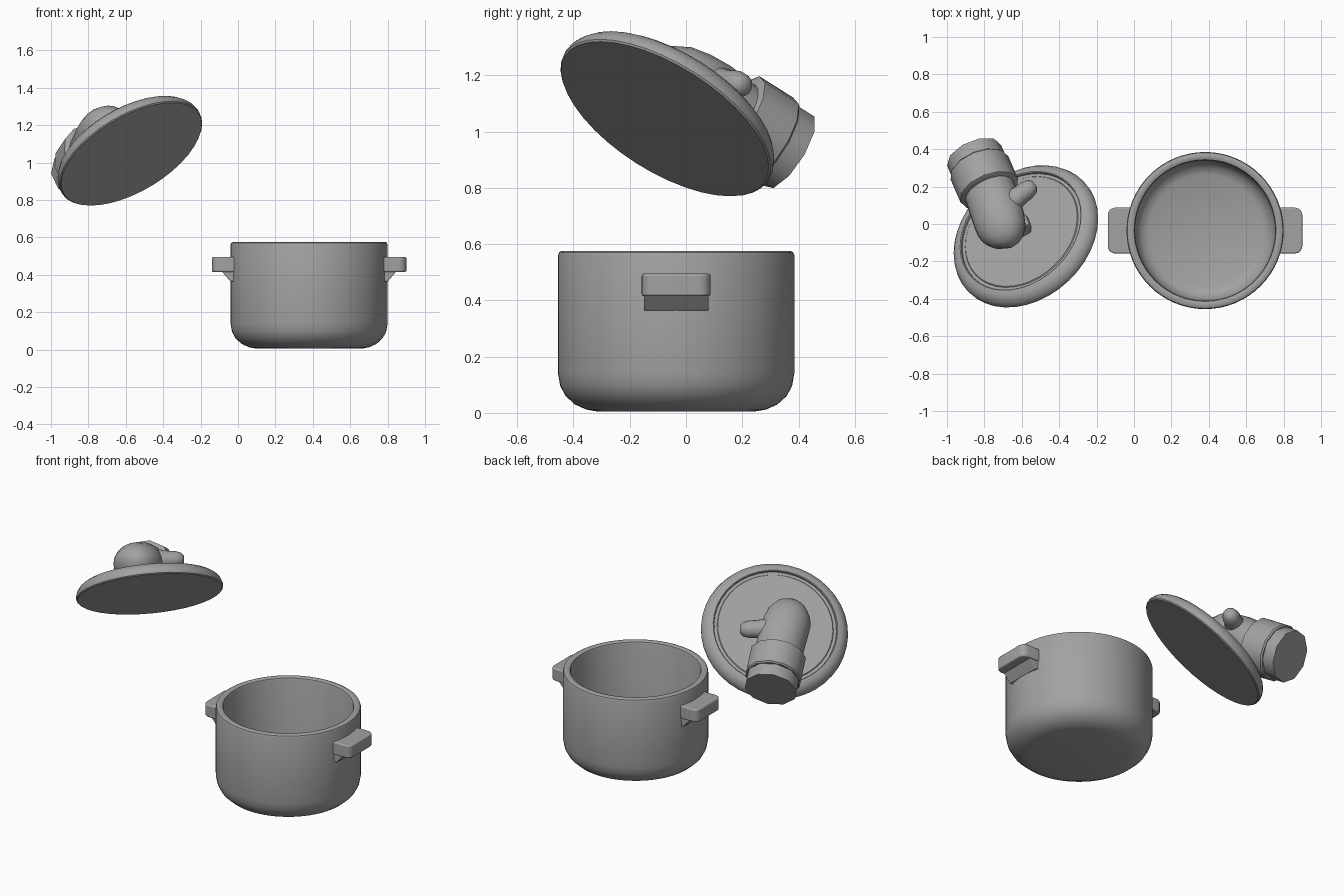
import bpy, bmesh, math
from mathutils import Vector, Matrix

if "Cube" in bpy.data.objects:
    bpy.data.objects.remove(bpy.data.objects["Cube"])

GREY = bpy.data.materials.new("plain grey")
GREY.diffuse_color = (0.36, 0.36, 0.36, 1)
GREY.use_nodes = True
GREY.node_tree.nodes["Principled BSDF"].inputs["Base Color"].default_value = GREY.diffuse_color


def finish(name, bm, matrix=Matrix(), angle=35, bevel=0.0):
    """Turn a bmesh into a shaded, named object."""
    bmesh.ops.recalc_face_normals(bm, faces=bm.faces)
    me = bpy.data.meshes.new(name)
    bm.to_mesh(me)
    bm.free()
    me.materials.append(GREY)
    ob = bpy.data.objects.new(name, me)
    bpy.context.collection.objects.link(ob)
    ob.matrix_world = matrix
    if bevel:
        mod = ob.modifiers.new("rounding", 'BEVEL')
        mod.width, mod.segments, mod.limit_method = bevel, 3, 'ANGLE'
    bpy.ops.object.select_all(action='DESELECT')
    ob.select_set(True)
    bpy.context.view_layer.objects.active = ob
    bpy.ops.object.shade_smooth_by_angle(angle=math.radians(angle))
    return ob


def bridge(bm, rings):
    for a, b in zip(rings, rings[1:]):
        n = len(a)
        for i in range(n):
            j = (i + 1) % n
            bm.faces.new((a[i], a[j], b[j], b[i]))


def lathe(name, profile, segments, matrix):
    """Revolve (radius, height) points; both ends are closed with flat caps."""
    bm = bmesh.new()
    rings = [[bm.verts.new((r * math.cos(2 * math.pi * i / segments),
                            r * math.sin(2 * math.pi * i / segments), z))
              for i in range(segments)] for r, z in profile]
    bridge(bm, rings)
    bm.faces.new(rings[0])
    bm.faces.new(rings[-1])
    return finish(name, bm, matrix)


def loft(name, sections, up, sides, angle):
    """Elliptical rings (centre, half width, half thickness) along a path."""
    bm = bmesh.new()
    pts = [Vector(s[0]) for s in sections]
    rings = []
    for k, (_, w, h) in enumerate(sections):
        t = (pts[min(k + 1, len(pts) - 1)] - pts[max(k - 1, 0)]).normalized()
        u = (up - up.dot(t) * t).normalized()
        s = t.cross(u)
        rings.append([bm.verts.new(pts[k] + s * w * math.cos(a) + u * h * math.sin(a))
                      for a in (2 * math.pi * (i + 0.5) / sides for i in range(sides))])
    bridge(bm, rings)
    bm.faces.new(rings[0])
    bm.faces.new(rings[-1])
    return finish(name, bm, angle=angle)


def prism(name, outline, y0, y1, matrix, bevel):
    """Extrude an (x, z) outline along y."""
    bm = bmesh.new()
    rings = [[bm.verts.new((x, y, z)) for x, z in outline] for y in (y0, y1)]
    bridge(bm, rings)
    bm.faces.new(rings[0])
    bm.faces.new(rings[1])
    return finish(name, bm, matrix, bevel=bevel)


# Pot: hollow shell with a rounded base and rim
pot_at = Matrix.Translation((0.38, -0.035, 0))
lathe("pot", [(0.28, 0.005), (0.32, 0.012), (0.36, 0.03), (0.393, 0.06),
              (0.412, 0.095), (0.42, 0.14), (0.42, 0.56), (0.416, 0.571),
              (0.406, 0.576), (0.388, 0.576), (0.379, 0.571), (0.375, 0.56),
              (0.375, 0.14), (0.365, 0.095), (0.34, 0.062), (0.30, 0.045)],
      64, pot_at)

# Pot handles with a tapered bracket beneath, one on each side
for side, turn in (("right", 0), ("left", math.pi)):
    place = pot_at @ Matrix.Rotation(turn, 4, 'Z')
    bm = bmesh.new()
    box = Matrix.Translation((0.455, 0, 0.455)) @ Matrix.Diagonal((0.13, 0.245, 0.08, 1))
    bmesh.ops.create_cube(bm, size=1, matrix=box)
    corners = [e for e in bm.edges if all(v.co.x > 0.5 for v in e.verts)
               and abs(e.verts[0].co.z - e.verts[1].co.z) > 0.01]
    bmesh.ops.bevel(bm, geom=corners, offset=0.04, segments=5, profile=0.5,
                    affect='EDGES')
    finish(side + "_handle", bm, place, bevel=0.008)
    prism(side + "_handle_bracket",
          [(0.40, 0.364), (0.42, 0.364), (0.468, 0.42), (0.40, 0.42)],
          -0.115, 0.115, place, 0.004)

# Lid: tilted disc with a rounded rim and a shallow ring groove
n = Vector((-0.447, 0.478, 0.756)).normalized()
d = Vector((-0.34, 0.79, -0.50)).normalized()      # forearm direction
w = d.cross(n).normalized()                        # thumb side
v = n.cross(w)
lid_at = Matrix.Translation((-0.57, -0.075, 1.045)) @ \
    Matrix((w, v, n)).transposed().to_4x4()
lathe("lid", [(0.42, 0), (0.426, 0.006), (0.427, 0.022), (0.42, 0.042), (0.405, 0.062),
              (0.385, 0.075), (0.362, 0.081), (0.357, 0.078), (0.355, 0.068),
              (0.338, 0.068), (0.334, 0.073), (0.10, 0.076)], 40, lid_at)

# Lid grip held under the mitten
prism("lid_grip", [(-0.05, 0.07), (0.05, 0.07), (0.072, 0.11), (0.072, 0.15),
                   (-0.072, 0.15), (-0.072, 0.11)], -0.04, 0.04, lid_at, 0.008)

# Mitten: forearm, collar, hand and thumb
end = Vector((-0.855, 0.367, 0.93))
loft("forearm", [(end - d * 0.12, 0.155, 0.155), (end, 0.155, 0.155)], n, 10, 40)
loft("mitten_collar", [(end - d * 0.244, 0.155, 0.158), (end - d * 0.236, 0.166, 0.172),
                       (end - d * 0.084, 0.166, 0.172), (end - d * 0.076, 0.158, 0.164)],
     n, 12, 40)
loft("mitten_hand", [(end - d * 0.20, 0.14, 0.135), (end - d * 0.26, 0.14, 0.133),
                     ((-0.738, 0.08, 1.125), 0.142, 0.132),
                     ((-0.72, 0.02, 1.165), 0.140, 0.125),
                     ((-0.708, -0.03, 1.192), 0.134, 0.115),
                     ((-0.702, -0.075, 1.207), 0.115, 0.098),
                     ((-0.699, -0.108, 1.213), 0.085, 0.072),
                     ((-0.698, -0.128, 1.215), 0.045, 0.04)], n, 20, 60)
loft("mitten_thumb", [((-0.72, 0.07, 1.165), 0.075, 0.075),
                      ((-0.66, 0.115, 1.167), 0.064, 0.064),
                      ((-0.61, 0.153, 1.167), 0.053, 0.052),
                      ((-0.573, 0.181, 1.167), 0.052, 0.05),
                      ((-0.545, 0.202, 1.167), 0.042, 0.04),
                      ((-0.53, 0.213, 1.167), 0.022, 0.02)], n, 14, 60)
